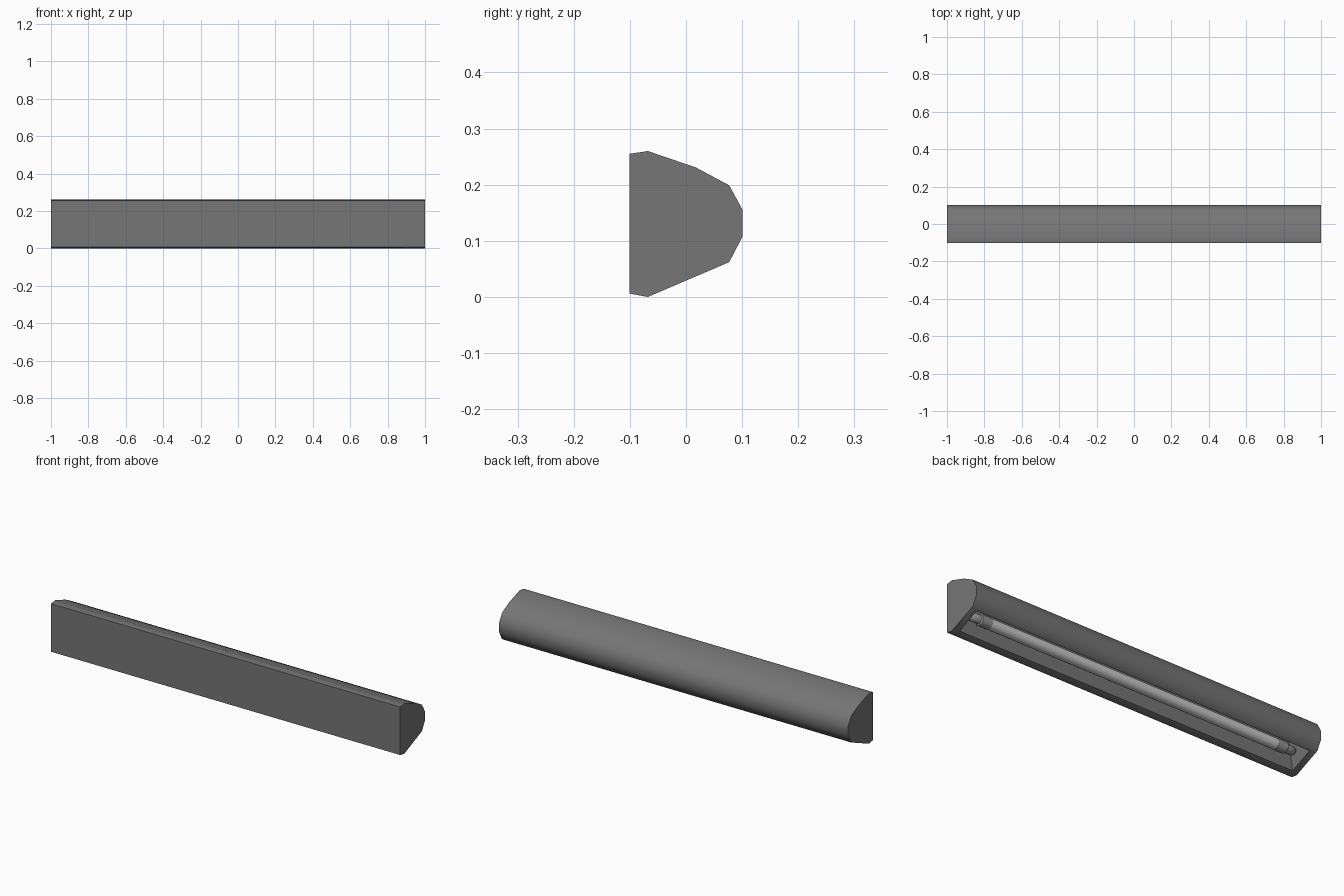
import bpy, bmesh, math
from mathutils import Vector

if "Cube" in bpy.data.objects:
    bpy.data.objects.remove(bpy.data.objects["Cube"])


def make_material(name, grey):
    mat = bpy.data.materials.new(name)
    mat.diffuse_color = (grey, grey, grey, 1)
    mat.use_nodes = True
    mat.node_tree.nodes["Principled BSDF"].inputs["Base Color"].default_value = mat.diffuse_color
    return mat


dark = make_material("dark_grey", 0.18)
mid = make_material("mid_grey", 0.3)
white = make_material("white", 1.0)


def add_object(name, bm, angle, mat):
    bmesh.ops.recalc_face_normals(bm, faces=bm.faces[:])
    mesh = bpy.data.meshes.new(name)
    bm.to_mesh(mesh)
    bm.free()
    mesh.materials.append(mat)
    obj = bpy.data.objects.new(name, mesh)
    bpy.context.collection.objects.link(obj)
    bpy.ops.object.select_all(action='DESELECT')
    obj.select_set(True)
    bpy.context.view_layer.objects.active = obj
    bpy.ops.object.shade_smooth_by_angle(angle=math.radians(angle))
    return obj


def lathe_x(name, sections, y, z, mat, sides=16):
    """Round part along x from (x, radius) sections."""
    bm = bmesh.new()
    rings = []
    for x, r in sections:
        rings.append([bm.verts.new((x, y + r * math.cos(2 * math.pi * i / sides),
                                    z + r * math.sin(2 * math.pi * i / sides)))
                      for i in range(sides)])
    for a, b in zip(rings, rings[1:]):
        for i in range(sides):
            j = (i + 1) % sides
            bm.faces.new((a[i], a[j], b[j], b[i]))
    bm.faces.new(rings[0])
    bm.faces.new(rings[-1])
    return add_object(name, bm, 40, mat)


# Housing: side profile (y, z) extruded along x
profile = [(-0.101, 0.006), (-0.068, 0.0), (0.077, 0.062), (0.101, 0.108),
           (0.101, 0.155), (0.077, 0.199), (0.017, 0.231), (-0.068, 0.26), (-0.101, 0.255)]
bm = bmesh.new()
cap = bm.faces.new([bm.verts.new((-1, y, z)) for y, z in profile])
ext = bmesh.ops.extrude_face_region(bm, geom=[cap], use_keep_orig=True)
for v in ext["geom"]:
    if isinstance(v, bmesh.types.BMVert):
        v.co.x = 1
bmesh.ops.recalc_face_normals(bm, faces=bm.faces[:])

# Opening in the slanted underside, continued up as a tapered reflector
slant = next(f for f in bm.faces
             if (f.calc_center_median() - Vector((0, 0.0045, 0.031))).length < 0.01)
bmesh.ops.inset_individual(bm, faces=[slant], thickness=0.021)
for v in slant.verts:
    v.co.x -= math.copysign(0.019, v.co.x)
opening = bmesh.ops.extrude_discrete_faces(bm, faces=[slant])["faces"][0]
for v in opening.verts:
    front = v.co.y < 0
    v.co = (math.copysign(0.925, v.co.x), -0.04 if front else 0.035,
            0.185 if front else 0.175)
add_object("housing", bm, 45, dark)

# Fluorescent tube with end caps and holders
TY, TZ, R = -0.013, 0.075, 0.027
lathe_x("lamp_tube", [(-0.83, R), (0.83, R)], TY, TZ, white)
for side, s in (("left", -1), ("right", 1)):
    lathe_x(f"tube_cap_{side}", [(s * 0.83, R + 0.001), (s * 0.885, R + 0.001),
                                 (s * 0.89, R * 0.8)], TY, TZ, mid)
    lathe_x(f"tube_holder_{side}", [(s * 0.89, R * 0.8), (s * 0.93, R * 0.8),
                                    (s * 0.94, R * 0.5)], TY, TZ, mid)
